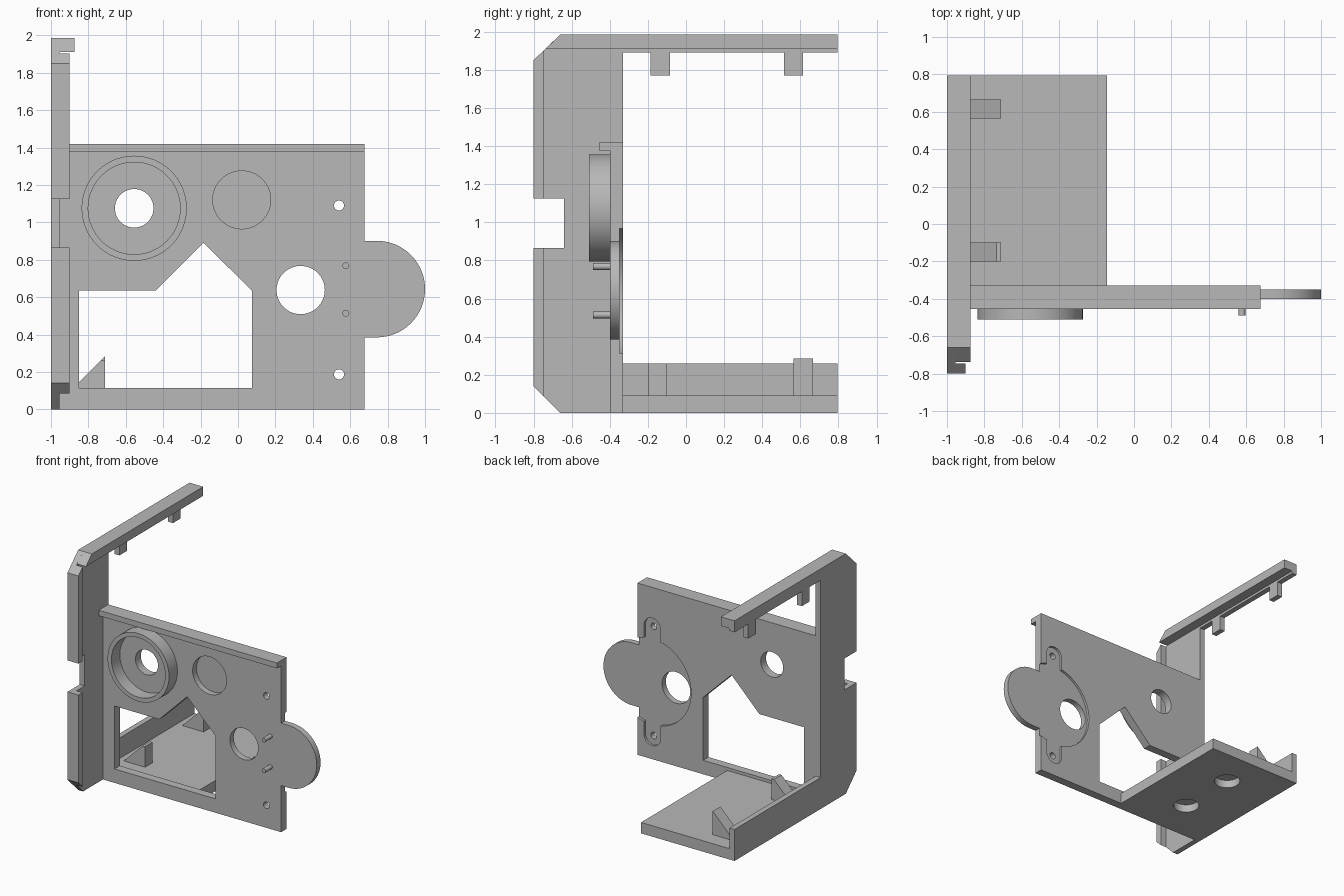
import bpy, bmesh
from math import sin, cos, pi, radians

cube = bpy.data.objects.get("Cube")
if cube:
    bpy.data.objects.remove(cube, do_unlink=True)

grey = bpy.data.materials.new("plain grey")
grey.use_nodes = True
grey.diffuse_color = (0.48, 0.48, 0.48, 1)
grey.node_tree.nodes["Principled BSDF"].inputs["Base Color"].default_value = grey.diffuse_color


def prism(name, points, axis, lo, hi):
    """Extrude a 2D outline along one axis."""
    place = {"x": lambda u, v, d: (d, u, v),
             "y": lambda u, v, d: (u, d, v),
             "z": lambda u, v, d: (u, v, d)}[axis]
    bm = bmesh.new()
    rings = [[bm.verts.new(place(u, v, d)) for u, v in points] for d in (lo, hi)]
    for ring in rings:
        bm.faces.new(ring)
    n = len(points)
    for i in range(n):
        j = (i + 1) % n
        bm.faces.new((rings[0][i], rings[0][j], rings[1][j], rings[1][i]))
    bmesh.ops.recalc_face_normals(bm, faces=bm.faces[:])
    mesh = bpy.data.meshes.new(name)
    bm.to_mesh(mesh)
    bm.free()
    mesh.materials.append(grey)
    ob = bpy.data.objects.new(name, mesh)
    bpy.context.collection.objects.link(ob)
    return ob


def arc(cu, cv, r, start=0, end=360, steps=64):
    count = steps if end - start == 360 else steps + 1
    angles = [radians(start + (end - start) * i / steps) for i in range(count)]
    return [(cu + r * cos(a), cv + r * sin(a)) for a in angles]


def rect(u0, u1, v0, v1):
    return [(u0, v0), (u1, v0), (u1, v1), (u0, v1)]


def combine(target, other, operation="DIFFERENCE"):
    """Apply a boolean and drop the helper."""
    bpy.context.view_layer.objects.active = target
    mod = target.modifiers.new("bool", "BOOLEAN")
    mod.operation, mod.solver, mod.object = operation, "EXACT", other
    bpy.ops.object.modifier_apply(modifier=mod.name)
    bpy.data.objects.remove(other, do_unlink=True)


def cut(target, points, axis, lo, hi):
    combine(target, prism("cutter", points, axis, lo, hi))


def smooth(ob):
    bpy.ops.object.select_all(action="DESELECT")
    ob.select_set(True)
    bpy.context.view_layer.objects.active = ob
    bpy.ops.object.shade_smooth_by_angle(angle=radians(30))


FRONT, BACK = -0.4, -0.33      # faces of the upright panel
OUT, WALL = -1.0, -0.955       # faces of the thin side wall
END, TOP = 0.795, 1.985

# C-shaped side wall with chamfered front corners and a front notch
side_wall = prism("side_wall", [
    (-0.66, 0), (END, 0), (END, 0.26), (BACK, 0.26), (BACK, 1.89), (END, 1.89),
    (END, TOP), (-0.66, TOP), (-0.8, 1.85), (-0.8, 1.125), (-0.64, 1.125),
    (-0.64, 0.865), (-0.8, 0.865), (-0.8, 0.14)], "x", OUT, WALL)

# Lips on the front and top edges of the wall
for name, z0, z1, low_drop, high_drop in (("front_lip_lower", 0.14, 0.865, 0.055, 0),
                                          ("front_lip_upper", 1.125, 1.85, 0, 0.053)):
    prism(name, [(-0.8, z0), (-0.745, z0 - low_drop), (-0.745, z1 + high_drop),
                 (-0.8, z1)], "x", WALL, -0.9)
prism("top_lip", [(-0.737, 1.91), (END, 1.91), (END, TOP), (-0.66, TOP)], "x", WALL, -0.875)

# Tabs under the top arm
for name, y in (("front_tab", -0.185), ("rear_tab", 0.515)):
    prism(name, rect(y, y + 0.1, 1.77, 1.89), "x", OUT, WALL)

# Floor tray with two round pockets underneath
tray = prism("floor_tray", rect(WALL, -0.145, BACK, END), "z", 0, 0.09)
for y in (-0.03, 0.47):
    cut(tray, arc(-0.56, y, 0.1), "z", -0.1, 0.065)
smooth(tray)

# Sloped stops on the tray
prism("rear_stop", [(-0.905, 0.09), (-0.71, 0.09), (-0.71, 0.285)], "y", 0.565, 0.665)
prism("front_stop", [(-0.905, 0.09), (-0.71, 0.09), (-0.71, 0.26), (-0.735, 0.26)],
      "y", -0.2, -0.1)

# Upright panel
panel = prism("front_panel", rect(WALL, 0.675, 0, 1.42), "y", FRONT, BACK)
cut(panel, [(-0.85, 0.115), (0.075, 0.115), (0.075, 0.635), (-0.185, 0.89),
            (-0.44, 0.635), (-0.85, 0.635)], "y", -0.6, -0.2)
# Through holes
for x, z, r in ((-0.555, 1.075, 0.103), (0.335, 0.638, 0.129),
                (0.54, 1.09, 0.027), (0.54, 0.187, 0.027)):
    cut(panel, arc(x, z, r), "y", -0.6, -0.2)
# Round pocket on the front
cut(panel, arc(0.02, 1.12, 0.155), "y", -0.6, -0.35)
# Eared pocket on the back
cut(panel, arc(0.54, 0.64, 0.355), "y", -0.35, -0.2)
cut(panel, arc(0.54, 1.09, 0.075, 0, 180, 24) + arc(0.54, 0.187, 0.075, 180, 360, 24),
    "y", -0.35, -0.2)
smooth(panel)

# Rail along the panel's top edge
prism("top_rail", rect(WALL, 0.675, 1.375, 1.42), "y", -0.455, FRONT)

# Rounded thin flange past the panel edge
smooth(prism("round_flange", [(0.675, 0.385)] + arc(0.742, 0.643, 0.258, -90, 90, 48)
             + [(0.675, 0.901)], "y", FRONT, -0.35))

# Cup ring on the panel
ring = prism("cup_ring", arc(-0.555, 1.075, 0.281, steps=96), "y", -0.51, FRONT)
cut(ring, arc(-0.555, 1.075, 0.246, steps=96), "y", -0.6, -0.3)
smooth(ring)

# Locating pins
for name, z in (("upper_pin", 0.768), ("lower_pin", 0.514)):
    smooth(prism(name, arc(0.577, z, 0.018, steps=24), "y", -0.488, FRONT))
